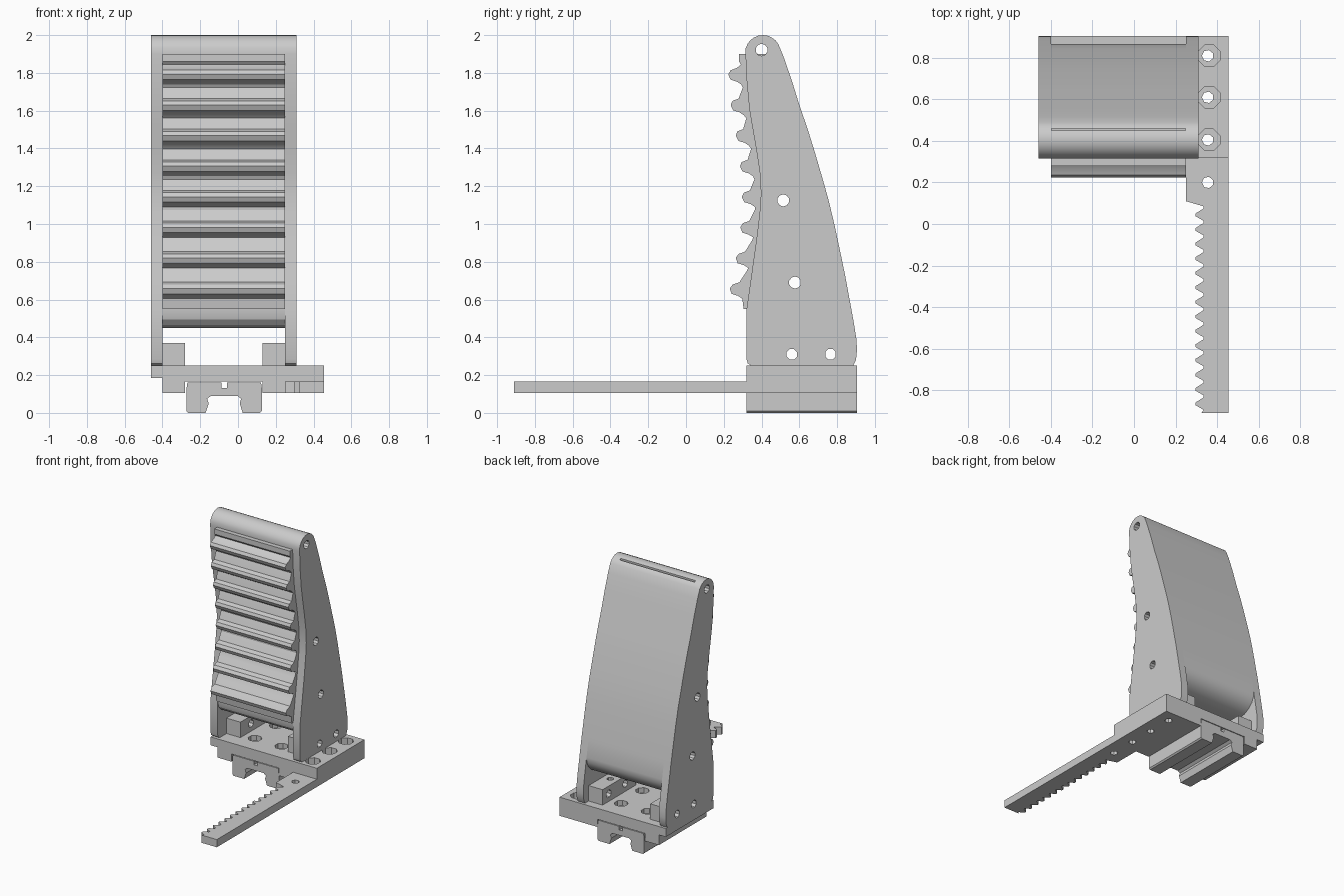
import bpy, bmesh, math

if "Cube" in bpy.data.objects:
    bpy.data.objects.remove(bpy.data.objects["Cube"])


def prism(name, pts, axis, lo, hi):
    """Extrude a 2D outline along an axis: x takes (y,z), y takes (x,z), z takes (x,y)."""
    place = {'x': lambda a, b, t: (t, a, b),
             'y': lambda a, b, t: (a, t, b),
             'z': lambda a, b, t: (a, b, t)}[axis]
    bm = bmesh.new()
    face = bm.faces.new([bm.verts.new(place(a, b, lo)) for a, b in pts])
    new = bmesh.ops.extrude_face_region(bm, geom=[face])['geom']
    d = place(0, 0, hi - lo)
    bmesh.ops.translate(bm, vec=d, verts=[g for g in new if isinstance(g, bmesh.types.BMVert)])
    bmesh.ops.recalc_face_normals(bm, faces=bm.faces)
    mesh = bpy.data.meshes.new(name)
    bm.to_mesh(mesh)
    bm.free()
    ob = bpy.data.objects.new(name, mesh)
    bpy.context.collection.objects.link(ob)
    return ob


def rect(a0, a1, b0, b1):
    return [(a0, b0), (a1, b0), (a1, b1), (a0, b1)]


def circle(a, b, r, n):
    return [(a + r * math.cos(2 * math.pi * (i + .5) / n),
             b + r * math.sin(2 * math.pi * (i + .5) / n)) for i in range(n)]


def cut(ob, pts, axis, lo, hi):
    cutter = prism("cutter", pts, axis, lo, hi)
    cutter.hide_render = True
    mod = ob.modifiers.new("cut", 'BOOLEAN')
    mod.operation, mod.solver, mod.object = 'DIFFERENCE', 'EXACT', cutter
    bpy.context.view_layer.objects.active = ob
    bpy.ops.object.modifier_apply(modifier=mod.name)
    bpy.data.objects.remove(cutter)


def smooth(ob, deg=25):
    bpy.ops.object.select_all(action='DESELECT')
    ob.select_set(True)
    bpy.context.view_layer.objects.active = ob
    bpy.ops.object.shade_smooth_by_angle(angle=math.radians(deg))


# Shared finger outline in (y, z): curved front, round tip, bowed back
front = [(.32, .545), (.345, .72), (.373, .917), (.39, 1.06), (.397, 1.16), (.391, 1.27),
         (.373, 1.39), (.352, 1.51), (.336, 1.605), (.322, 1.75), (.315, 1.9)]
tip = [(.407 + .094 * math.cos(math.radians(a)), 1.906 + .094 * math.sin(math.radians(a)))
       for a in range(165, 15, -15)]
back = [(.515, 1.89), (.56, 1.76), (.6, 1.63), (.645, 1.5), (.682, 1.38), (.72, 1.25),
        (.754, 1.13), (.785, 1.0), (.815, .86), (.842, .73), (.866, .6)]
foot = [(.888, .48), (.903, .385), (.905, .33), (.9, .28), (.885, .25),
        (.345, .25), (.327, .262), (.32, .285)]
under = [(.862, .56), (.845, .52), (.81, .485), (.76, .46), (.7, .45),
         (.4, .45), (.36, .465), (.333, .495)]

right_side = prism("right_side_plate", front + tip + back + foot, 'x', .25, .31)
left_side = prism("left_side_plate", front + tip + back + foot, 'x', -.46, -.4)
core = prism("finger_core", front + tip + back + under, 'x', -.4, .25)

# Grip pad with undercut ribs that follow the curved front
tips = [.23, .262, .287, .296, .287, .265, .237, .224]
rib = [(-.045, .068), (-.03, .045), (-.02, .012), (.008, 0), (.03, .012),
       (.042, .045), (.08, .062), (.1, .072)]
pad = [(.45, .55), (.305, .55)]
for i, y in enumerate(tips):
    nxt = tips[min(i + 1, 7)]
    for dz, d in rib[:6] if i == 7 else rib:
        blend = max(dz, 0) / .163
        pad.append((y + (nxt - y) * blend + d, .65 + .162 * i + dz))
pad += [(.292, 1.845), (.28, 1.86), (.28, 1.9), (.45, 1.9)]
grip_pad = prism("ribbed_grip_pad", pad, 'x', -.4, .25)

# Mounting tabs standing between the side plates
tabs = [prism("left_mount_tab", rect(.43, .84, .25, .37), 'x', -.4, -.28),
        prism("right_mount_tab", rect(.43, .84, .25, .37), 'x', .13, .25)]

# Cross holes through the finger and the tabs
for y, z in [(.4, 1.922), (.515, 1.125), (.577, .69)]:
    for ob in (left_side, core, right_side):
        cut(ob, circle(y, z, .032, 10), 'x', -.6, .6)
for y in (.56, .765):
    for ob in [left_side, right_side] + tabs:
        cut(ob, circle(y, .31, .03, 8), 'x', -.6, .6)
for ob, x in zip(tabs, (-.34, .19)):
    cut(ob, circle(x, .66, .025, 8), 'z', .28, .5)
# Narrow slot across the tip
cut(core, rect(.449, .461, 1.88, 2.1), 'x', -.398, .248)

# Base plate, with a channel for the carriage
base = prism("base_plate", [(-.46, .185), (-.4, .185), (-.4, .105), (-.28, .105), (-.28, .165),
                            (.13, .165), (.13, .105), (.25, .105), (.25, .165), (.455, .165),
                            (.455, .25), (-.46, .25)], 'y', .32, .905)
for x in (-.19, .04):
    for y in (.48, .74):
        cut(base, circle(x, y, .028, 8), 'z', 0, .4)
        cut(base, circle(x, y, .05, 8), 'z', .21, .4)

# Gear rack: wide root, tapered neck and long toothed bar
outline = [(.455, -.91), (.455, .905), (.25, .905), (.25, .11), (.335, .085)]
for i in range(14):
    y = .075 - .07 * i
    outline += [(.335, y), (.297, y - .024), (.297, y - .038), (.335, y - .06)]
outline += [(.325, -.91)]
rack = prism("gear_rack", outline, 'z', .105, .165)
for y in (.81, .61, .405, .2):
    for ob in (rack, base) if y > .3 else (rack,):
        cut(ob, circle(.355, y, .028, 7), 'z', 0, .4)
    if y > .3:
        cut(base, circle(.362, y, .056, 8), 'z', .2, .4)

# Linear guide carriage below the base
half = [(0, .09), (.07, .09), (.09, .075), (.082, .05), (.098, .0), (.19, 0), (.2, .01),
        (.2, .125), (.195, .16), (.015, .16), (.015, .132)]
cx = -.073
prof = [(cx + x, z) for x, z in half] + [(cx - x, z) for x, z in reversed(half) if x > 0]
carriage = prism("guide_carriage", prof, 'y', .32, .905)

for ob in (left_side, right_side, core, grip_pad):
    smooth(ob)
